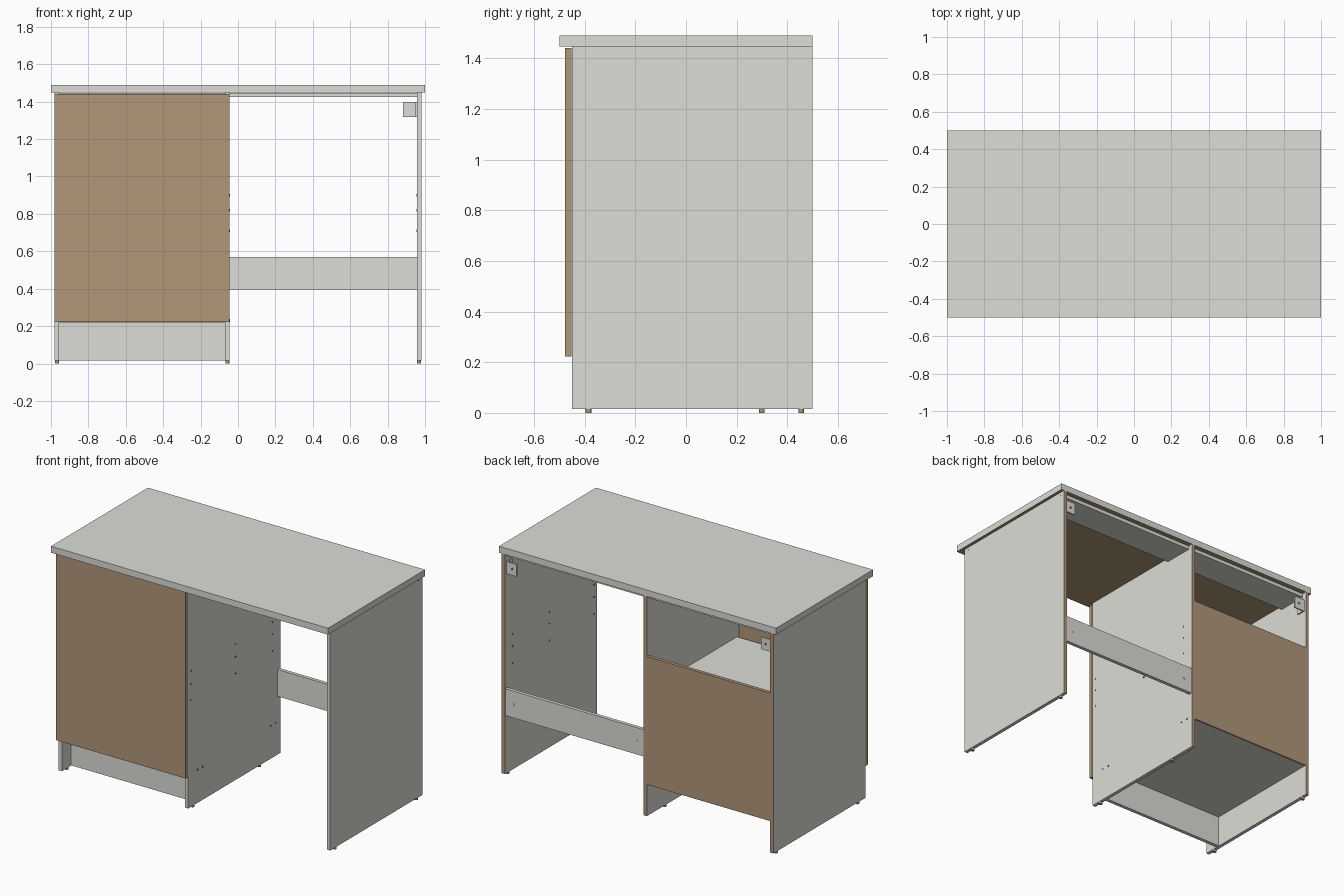
import bpy, bmesh
from math import pi
from mathutils import Matrix, Vector

cube = bpy.data.objects.get("Cube")
if cube:
    bpy.data.objects.remove(cube, do_unlink=True)


def material(name, rgb):
    m = bpy.data.materials.new(name)
    m.use_nodes = True
    m.diffuse_color = (*rgb, 1)
    m.node_tree.nodes["Principled BSDF"].inputs["Base Color"].default_value = (*rgb, 1)
    return m


WHITE = material("white laminate", (0.72, 0.72, 0.68))
WOOD = material("raw wood", (0.44, 0.31, 0.19))
DARK = material("dark hole", (0.12, 0.12, 0.12))


def finish(name, bm, mats):
    mesh = bpy.data.meshes.new(name)
    bm.to_mesh(mesh)
    bm.free()
    for m in mats:
        mesh.materials.append(m)
    ob = bpy.data.objects.new(name, mesh)
    bpy.context.collection.objects.link(ob)
    return ob


def board(name, x, y, z, mat=WHITE, raw_side=None):
    """Box from ranges; faces pointing along raw_side are unlaminated wood."""
    bm = bmesh.new()
    bmesh.ops.create_cube(bm, size=1)
    for v in bm.verts:
        v.co = Vector([(r[0] + r[1]) / 2 + c * (r[1] - r[0]) for r, c in zip((x, y, z), v.co)])
    bm.normal_update()
    if raw_side:
        for f in bm.faces:
            f.material_index = int(f.normal.dot(Vector(raw_side)) > 0.9)
    return finish(name, bm, [mat, WOOD])


def disc(name, centre, radius, depth, axis, mat, sides=12):
    """Short cylinder along the given axis."""
    turn = {"x": Matrix.Rotation(pi / 2, 4, "Y"),
            "y": Matrix.Rotation(pi / 2, 4, "X"),
            "z": Matrix.Identity(4)}[axis]
    bm = bmesh.new()
    bmesh.ops.create_cone(bm, cap_ends=True, segments=sides, radius1=radius, radius2=radius,
                          depth=depth, matrix=Matrix.Translation(centre) @ turn)
    return finish(name, bm, [mat])


BACK, DOWN = (0, 1, 0), (0, 0, -1)
PANELS = {"right_panel": (-0.98, -0.957),
          "middle_panel": (-0.068, -0.045),
          "left_panel": (0.957, 0.98)}
CUPBOARD = (-0.957, -0.068)
KNEE_SPACE = (-0.045, 0.957)

# Worktop with a raw underside
board("worktop", (-1, 1), (-0.5, 0.5), (1.448, 1.49), raw_side=DOWN)

# Upright panels with raw rear edges, standing on small feet
for name, x in PANELS.items():
    board(name, x, (-0.45, 0.5), (0.015, 1.448), raw_side=BACK)
    rear = 0.30 if name == "middle_panel" else 0.455
    for end, y in (("front", -0.385), ("rear", rear)):
        disc(f"{name}_{end}_foot", (sum(x) / 2, y, 0.0085), 0.011, 0.017, "z", WOOD)

# Cupboard: door, plinth, shelves and back
board("door", (-0.98, -0.045), (-0.478, -0.453), (0.222, 1.442), WOOD)
board("plinth", CUPBOARD, (-0.355, -0.332), (0.017, 0.22))
board("cupboard_floor", CUPBOARD, (-0.45, 0.485), (0.22, 0.243), raw_side=BACK)
board("cupboard_shelf", CUPBOARD, (-0.43, 0.47), (0.807, 0.83), raw_side=BACK)
board("cupboard_back", CUPBOARD, (0.476, 0.499), (0.22, 1.055), WOOD)

# Flat rails below the worktop and the rear stretcher
for name, span in (("cupboard_rail", CUPBOARD), ("knee_space_rail", KNEE_SPACE)):
    board(name, span, (0.27, 0.47), (1.424, 1.447))
board("rear_stretcher", KNEE_SPACE, (0.472, 0.495), (0.395, 0.57))

# Wall brackets at the two outer rear corners
for side, name in ((-1, "right"), (1, "left")):
    plate_x = sorted((side * 0.882, side * 0.957))
    flange_x = sorted((side * 0.949, side * 0.957))
    board(f"{name}_bracket_plate", plate_x, (0.478, 0.486), (1.317, 1.397))
    board(f"{name}_bracket_flange", flange_x, (0.43, 0.478), (1.317, 1.397))
    disc(f"{name}_bracket_hole", (side * 0.915, 0.486, 1.357), 0.008, 0.004, "y", DARK)

# Drilled holes on the faces of the panels beside the knee space
for x, name in ((-0.045, "middle"), (0.957, "left")):
    for y in (-0.42, 0.04, 0.42):
        for z in (0.71, 0.82, 0.90):
            disc(f"{name}_panel_hole", (x, y, z), 0.006, 0.003, "x", DARK, 8)
for y in (-0.35, -0.30, 0.40, 0.45):
    disc("middle_panel_fixing", (-0.045, y, 0.23), 0.007, 0.003, "x", DARK, 8)

# Joint fixings near the tops of the outer panels, and on the stretcher
for x, name in ((-0.98, "right"), (0.98, "left")):
    for y in (-0.42, 0.465):
        disc(f"{name}_panel_fixing", (x, y, 1.43), 0.007, 0.003, "x", WHITE)
for x in (0.01, 0.90):
    disc("stretcher_fixing", (x, 0.495, 0.48), 0.008, 0.003, "y", WHITE)
